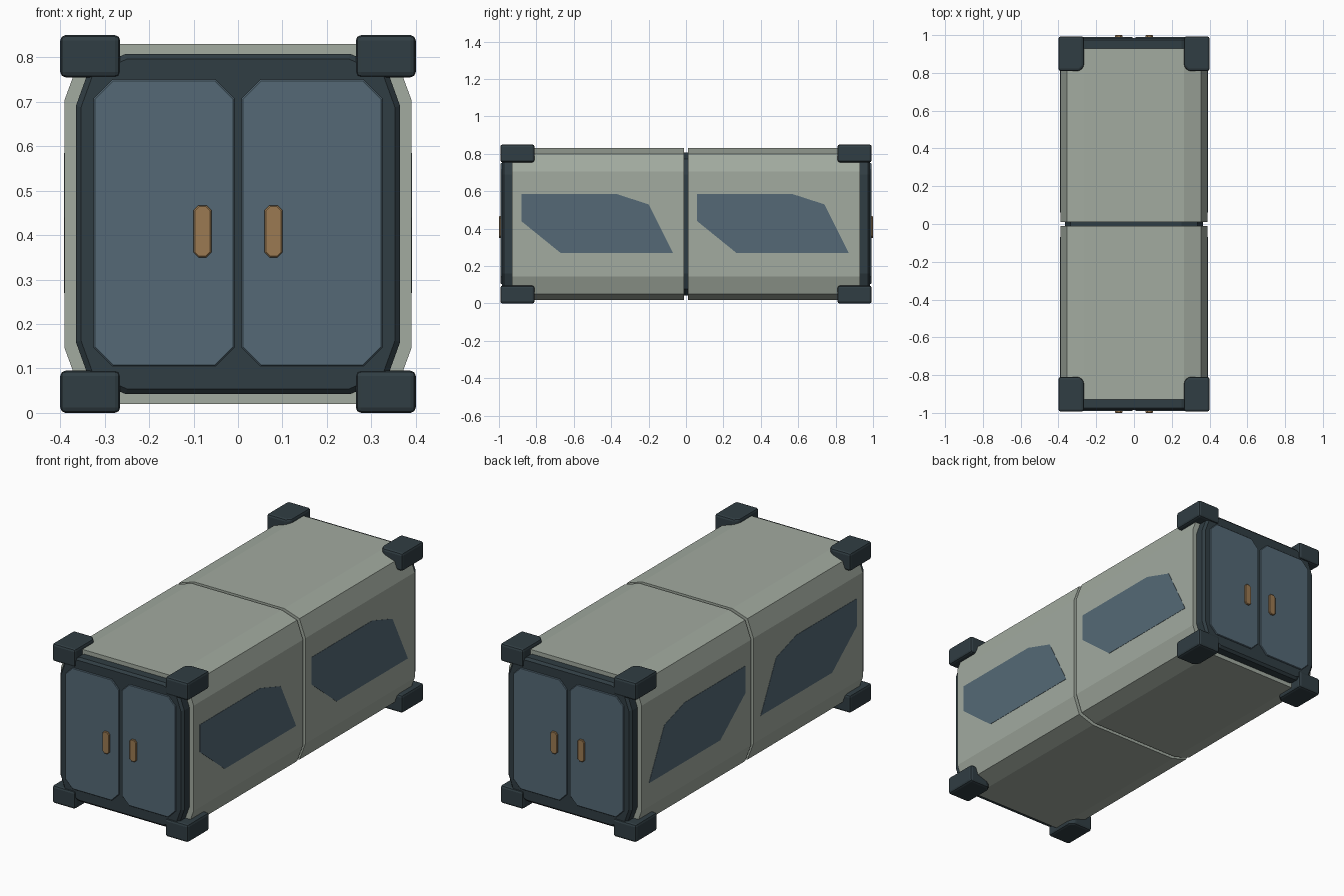
import bpy
import bmesh

if "Cube" in bpy.data.objects:
    bpy.data.objects.remove(bpy.data.objects["Cube"], do_unlink=True)


def material(name, rgb):
    m = bpy.data.materials.new(name)
    m.use_nodes = True
    m.diffuse_color = (*rgb, 1)
    m.node_tree.nodes["Principled BSDF"].inputs["Base Color"].default_value = (*rgb, 1)
    return m


SAGE = material("sage_grey", (0.36, 0.405, 0.35))
DARK = material("dark_slate", (0.03, 0.047, 0.056))
BLUE = material("steel_blue", (0.089, 0.141, 0.181))
BRASS = material("brass", (0.33, 0.195, 0.085))

# How a flat outline (a, b) and a depth d map to x, y, z for each axis
PLACE = {
    "x": lambda a, b, d: (d, a, b),
    "y": lambda a, b, d: (a, d, b),
    "z": lambda a, b, d: (a, b, d),
}


def prism(name, outline, axis, start, end, mat, bevel=0, segments=1, limit=1.05):
    """Extrude an outline along an axis, with optional bevelled edges."""
    bm = bmesh.new()
    rings = [[bm.verts.new(PLACE[axis](a, b, d)) for a, b in outline] for d in (start, end)]
    n = len(outline)
    for ring in rings:
        bm.faces.new(ring)
    for i in range(n):
        j = (i + 1) % n
        bm.faces.new((rings[0][i], rings[0][j], rings[1][j], rings[1][i]))
    bmesh.ops.recalc_face_normals(bm, faces=bm.faces)
    mesh = bpy.data.meshes.new(name)
    bm.to_mesh(mesh)
    bm.free()
    mesh.materials.append(mat)
    obj = bpy.data.objects.new(name, mesh)
    bpy.context.collection.objects.link(obj)
    if bevel:
        mod = obj.modifiers.new("Bevel", "BEVEL")
        mod.width = bevel
        mod.segments = segments
        mod.limit_method = "ANGLE"
        mod.angle_limit = limit
    return obj


def mirrored_outline(quarter, mid):
    """Turn one quarter of a section into the full outline around height mid."""
    back = quarter[::-1]
    return ([(x, mid + z) for x, z in quarter] + [(-x, mid + z) for x, z in back]
            + [(-x, mid - z) for x, z in quarter] + [(x, mid - z) for x, z in back])


def chamfered(x0, x1, z0, z1, c):
    """Rectangle with cut corners."""
    return [(x0 + c, z0), (x1 - c, z0), (x1, z0 + c), (x1, z1 - c),
            (x1 - c, z1), (x0 + c, z1), (x0, z1 - c), (x0, z0 + c)]


MID = 0.425
shell = mirrored_outline([(0.39, 0.28), (0.355, 0.375), (0.265, 0.405)], MID)
inner = mirrored_outline([(0.365, 0.265), (0.335, 0.348), (0.252, 0.383)], MID)
window = [(-0.88, 0.585), (-0.37, 0.585), (-0.20, 0.53),
          (-0.07, 0.27), (-0.67, 0.27), (-0.88, 0.44)]

# Inner core, showing in the centre seam and as the end frames
prism("core_frame", inner, "y", -0.985, 0.985, DARK, bevel=0.012)

for sy, end in ((-1, "front"), (1, "back")):
    # Half of the outer shell
    prism(f"{end}_shell", shell, "y", sy * 0.01, sy * 0.93, SAGE)

    for sx, side in ((1, "left"), (-1, "right")):
        # Door leaf and its handle
        door = [(sx * x, z) for x, z in chamfered(0.008, 0.325, 0.105, 0.75, 0.043)]
        prism(f"{end}_{side}_door", door, "y", sy * 0.97, sy * 0.991, BLUE, bevel=0.003)
        grip = [(sx * x, z) for x, z in chamfered(0.06, 0.10, 0.35, 0.467, 0.011)]
        prism(f"{end}_{side}_handle", grip, "y", sy * 0.98, sy, BRASS, bevel=0.003)

        # Side panel, running the same way along both sides
        shift = 0 if sy < 0 else 0.94
        panel = [(y + shift, z) for y, z in window]
        prism(f"{end}_{side}_side_panel", panel, "x", sx * 0.386, sx * 0.3915, BLUE)

        # Corner blocks, with the inward corner cut
        block = [(0.265, 0.993), (0.40, 0.993), (0.40, 0.81), (0.288, 0.81), (0.265, 0.833)]
        block = [(sx * x, sy * y) for x, y in block]
        for z0, z1, level in ((0, 0.095, "bottom"), (0.755, 0.85, "top")):
            prism(f"{end}_{side}_{level}_corner", block, "z", z0, z1, DARK,
                  bevel=0.012, segments=2, limit=0.5)
